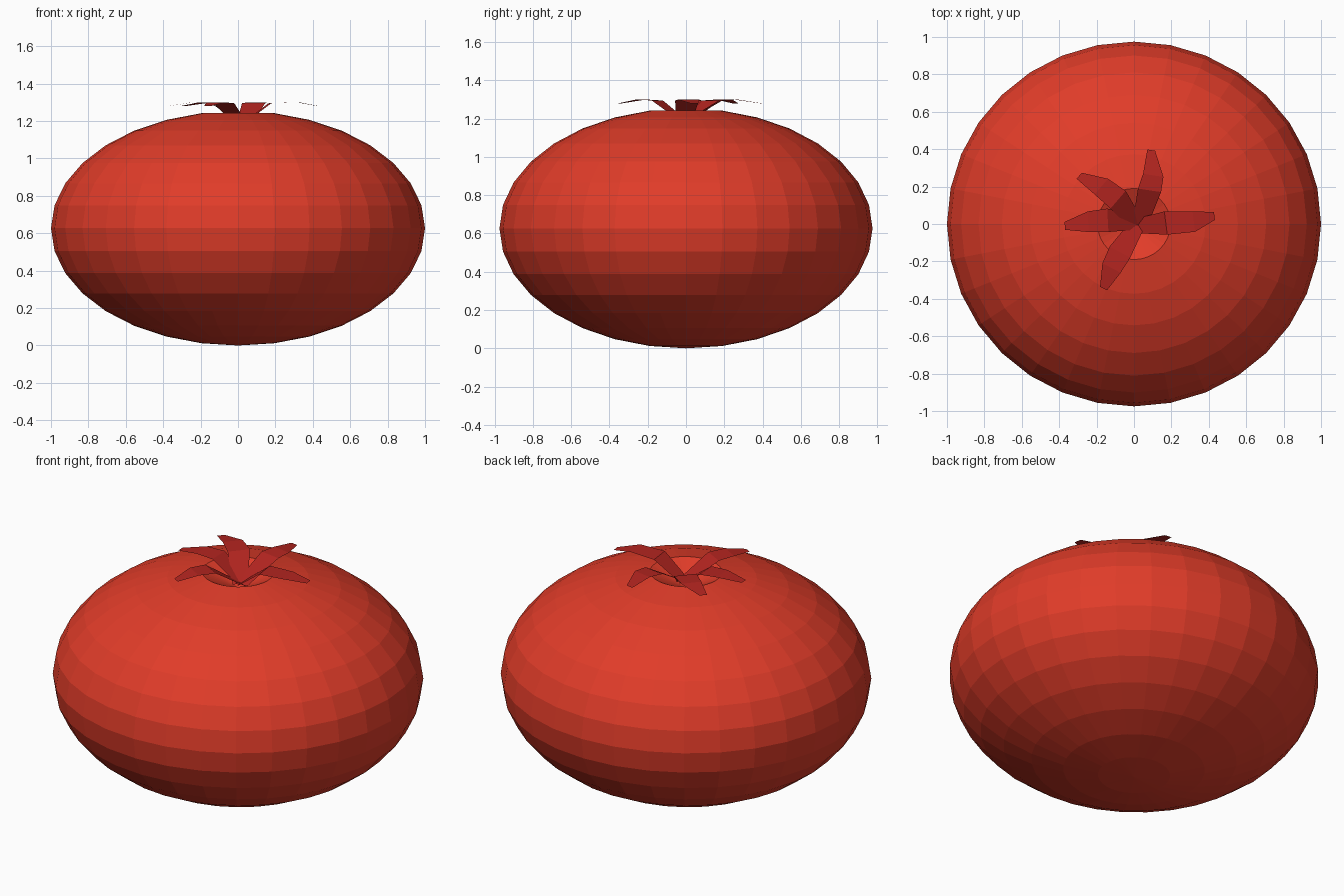
import bpy, bmesh, math
from mathutils import Vector

if "Cube" in bpy.data.objects:
    bpy.data.objects.remove(bpy.data.objects["Cube"])


def material(name, color):
    m = bpy.data.materials.new(name)
    m.diffuse_color = (*color, 1)
    m.use_nodes = True
    m.node_tree.nodes["Principled BSDF"].inputs["Base Color"].default_value = m.diffuse_color
    return m


def make_object(name, bm, mat):
    me = bpy.data.meshes.new(name)
    bm.to_mesh(me)
    bm.free()
    me.materials.append(mat)
    ob = bpy.data.objects.new(name, me)
    bpy.context.collection.objects.link(ob)
    return ob


skin = material("skin", (0.75, 0.045, 0.022))
leaf_red = material("leaf_red", (0.45, 0.018, 0.014))

# Fruit body: squashed faceted sphere with its top pole pressed in
HALF = 0.627
bm = bmesh.new()
bmesh.ops.create_uvsphere(bm, u_segments=32, v_segments=16, radius=1)
for v in bm.verts:
    pole = v.co.z > 0.999
    v.co = (v.co.x, v.co.y * 0.975, HALF + v.co.z * HALF)
    if pole:
        v.co.z = 1.15
make_object("fruit_body", bm, skin)

# Calyx leaves: thin arched strips, rising from the dimple and drooping at the tip
# Each leaf is a centre line seen from above: base, bend, shoulder, tip
LEAVES = [
    [(0.02, -0.01), (0.17, 0.005), (0.32, 0.013), (0.43, 0.043)],
    [(0.03, -0.01), (0.083, 0.18), (0.103, 0.26), (0.092, 0.395)],
    [(0.02, -0.01), (-0.085, 0.13), (-0.175, 0.20), (-0.293, 0.258)],
    [(0.02, 0.01), (-0.14, 0.02), (-0.245, 0.012), (-0.37, -0.01)],
    [(0.02, 0.0), (-0.075, -0.15), (-0.12, -0.235), (-0.163, -0.345)],
]
HEIGHTS = (1.18, 1.295, 1.30, 1.28)
WIDTHS = (0.08, 0.125, 0.11, 0.042)

for i, path in enumerate(LEAVES, 1):
    bm = bmesh.new()
    pts = [Vector(p) for p in path]
    along = (pts[-1] - pts[0]).normalized()
    side = Vector((-along.y, along.x))
    rows = []
    for p, z, w in zip(pts, HEIGHTS, WIDTHS):
        rows.append([bm.verts.new((*(p + side * s * w / 2), z)) for s in (-1, 1)])
    for a, b in zip(rows, rows[1:]):
        bm.faces.new((a[0], b[0], b[1], a[1]))
    make_object(f"calyx_leaf_{i}", bm, leaf_red)
